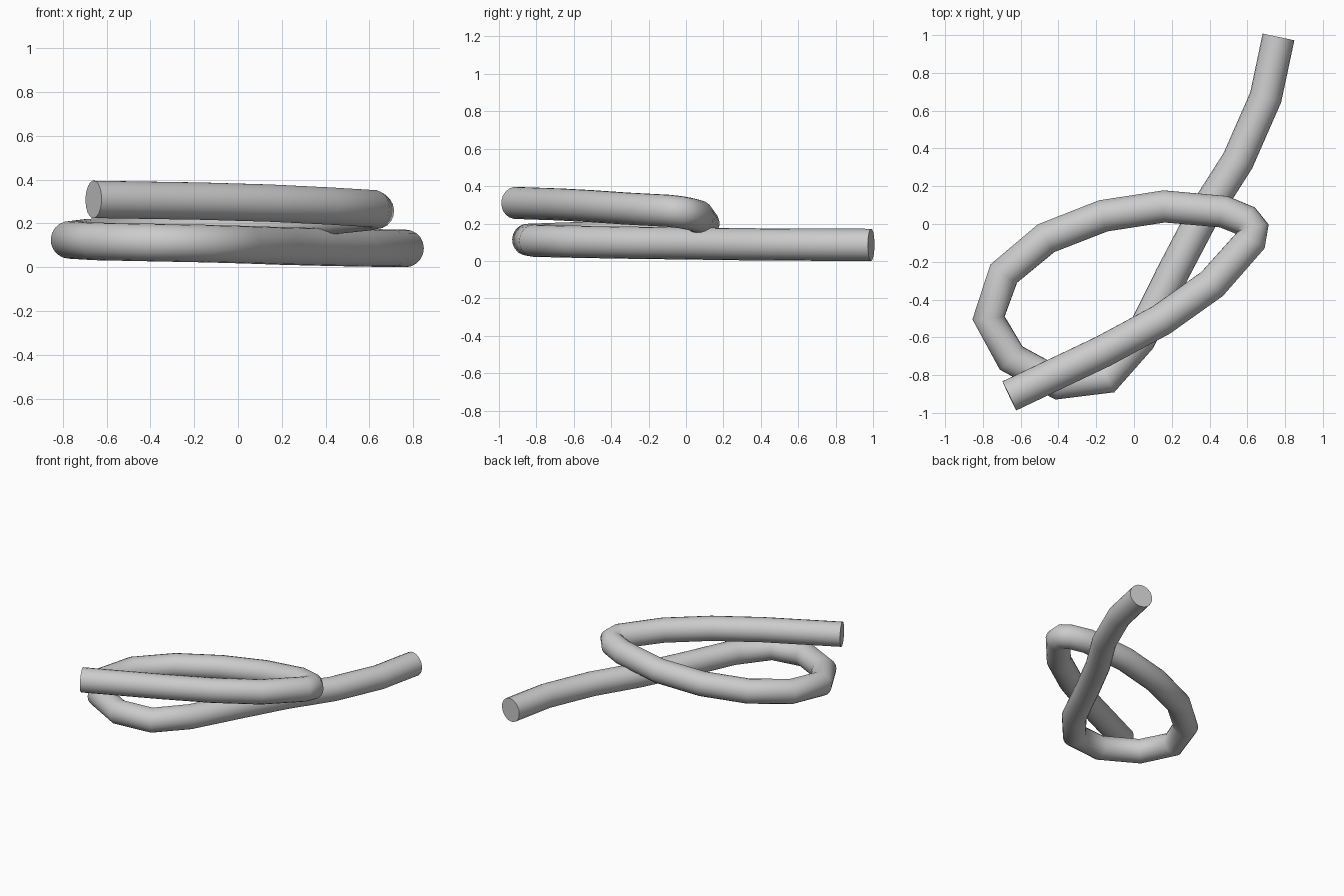
import bpy

# Centre line of the looped tube, from the loose lower end to the upper end
path = [
    (0.765, 0.99, 0.086), (0.697, 0.67, 0.087), (0.55, 0.335, 0.089),
    (0.365, 0.045, 0.093), (0.20, -0.27, 0.097), (0.03, -0.61, 0.103),
    (-0.145, -0.815, 0.108), (-0.40, -0.845, 0.113), (-0.65, -0.71, 0.118),
    (-0.77, -0.497, 0.125), (-0.69, -0.263, 0.135), (-0.465, -0.075, 0.15),
    (-0.163, 0.043, 0.17), (0.16, 0.093, 0.20), (0.475, 0.065, 0.24),
    (0.59, 0.018, 0.252), (0.63, -0.025, 0.26), (0.615, -0.09, 0.268),
    (0.413, -0.318, 0.28), (0.145, -0.508, 0.293), (-0.165, -0.675, 0.302),
    (-0.66, -0.91, 0.31),
]

# Round tube swept along the path, with closed flat ends
curve = bpy.data.curves.new("looped_tube", "CURVE")
curve.dimensions = "3D"
curve.bevel_depth = 0.086
curve.bevel_resolution = 8
curve.use_fill_caps = True
spline = curve.splines.new("POLY")
spline.points.add(len(path) - 1)
for point, co in zip(spline.points, path):
    point.co = (*co, 1)

tube = bpy.data.objects.new("looped_tube", curve)
bpy.context.collection.objects.link(tube)
bpy.context.view_layer.objects.active = tube
tube.select_set(True)
bpy.ops.object.convert(target="MESH")

# Smooth sides, crisp end rims
bpy.ops.object.shade_smooth_by_angle(angle=1.0)
